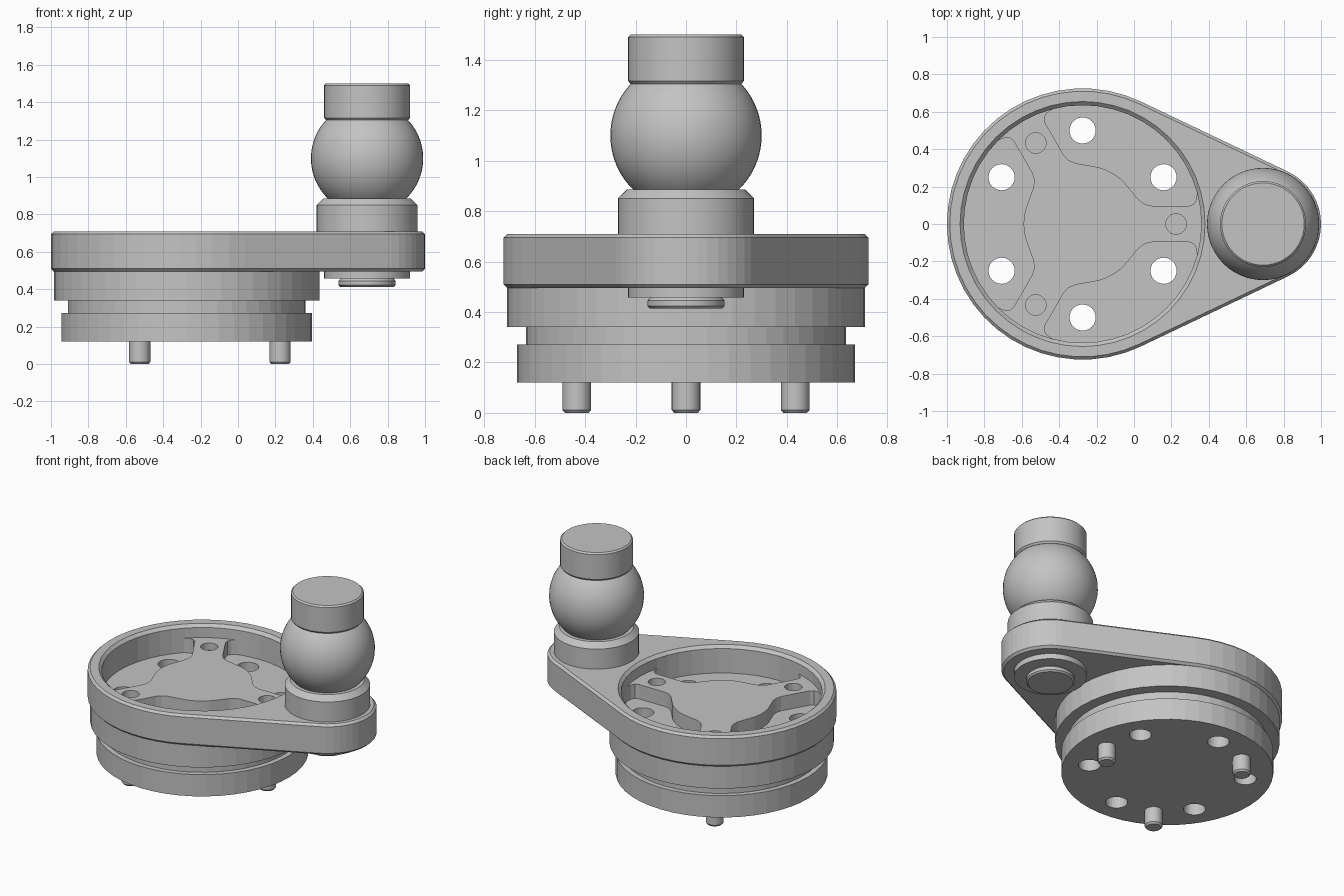
import bpy, bmesh, math

cube = bpy.data.objects.get("Cube")
if cube:
    bpy.data.objects.remove(cube, do_unlink=True)

DISC_X, BALL_X = -0.275, 0.69      # axes of the disc and of the ball post
DISC_R, END_R = 0.725, 0.31        # radii of the two ends of the arm
SEG = 48

metal = bpy.data.materials.new("plain grey")
metal.use_nodes = True
GREY = (0.55, 0.55, 0.55, 1)
metal.diffuse_color = GREY
metal.node_tree.nodes["Principled BSDF"].inputs["Base Color"].default_value = GREY


def finish(name, bm, smooth=None):
    bmesh.ops.recalc_face_normals(bm, faces=bm.faces)
    mesh = bpy.data.meshes.new(name)
    bm.to_mesh(mesh)
    bm.free()
    mesh.materials.append(metal)
    obj = bpy.data.objects.new(name, mesh)
    bpy.context.collection.objects.link(obj)
    if smooth:
        bpy.ops.object.select_all(action='DESELECT')
        obj.select_set(True)
        bpy.context.view_layer.objects.active = obj
        bpy.ops.object.shade_smooth_by_angle(angle=math.radians(smooth))
    return obj


def loft(name, rings, smooth=None):
    """Solid skinned through rings of (x, y, z) points, capped at both ends."""
    bm = bmesh.new()
    rows = [[bm.verts.new(p) for p in ring] for ring in rings]
    n = len(rows[0])
    for a, b in zip(rows, rows[1:]):
        for i in range(n):
            j = (i + 1) % n
            bm.faces.new((a[i], a[j], b[j], b[i]))
    bm.faces.new(rows[0][::-1])
    bm.faces.new(rows[-1])
    return finish(name, bm, smooth)


def turned(name, profile, x=0, y=0, seg=SEG, smooth=None):
    """Round part from (radius, height) pairs listed from the bottom up."""
    return loft(name, [[(x + r * math.cos(math.tau * i / seg),
                         y + r * math.sin(math.tau * i / seg), z)
                        for i in range(seg)] for r, z in profile], smooth)


def cut(target, cutter):
    cutter.hide_render = True
    mod = target.modifiers.new("cut", 'BOOLEAN')
    mod.operation, mod.solver, mod.object = 'DIFFERENCE', 'EXACT', cutter
    bpy.context.view_layer.objects.active = target
    bpy.ops.object.modifier_apply(modifier=mod.name)
    bpy.data.objects.remove(cutter, do_unlink=True)


def around(degrees, r=0.5):
    a = math.radians(degrees)
    return DISC_X + r * math.cos(a), r * math.sin(a)


# Arm: two round ends joined by tangent sides, with chamfered edges
tangent = math.acos((DISC_R - END_R) / (BALL_X - DISC_X))


def arm_outline(inset, z):
    ring = []
    for cx, r, start, end, n in ((BALL_X, END_R, -tangent, tangent, 16),
                                 (DISC_X, DISC_R, tangent, math.tau - tangent, 32)):
        for i in range(n + 1):
            a = start + (end - start) * i / n
            ring.append((cx + (r - inset) * math.cos(a), (r - inset) * math.sin(a), z))
    return ring


arm = loft("arm_plate", [arm_outline(0.015, 0.495), arm_outline(0, 0.51),
                         arm_outline(0, 0.695), arm_outline(0.015, 0.71)])
cut(arm, turned("bore_cutter", [(0.635, 0.4), (0.635, 0.69), (0.66, 0.715), (0.66, 0.8)], DISC_X))

# Grooved base disc with six through holes
base = turned("base_disc", [(0.67, 0.12), (0.67, 0.272), (0.635, 0.272), (0.635, 0.34),
                            (0.71, 0.34), (0.71, 0.496), (0.64, 0.496), (0.64, 0.52)], DISC_X)
for k in range(6):
    x, y = around(30 + 60 * k)
    cut(base, turned("hole_cutter", [(0.07, 0), (0.07, 0.8)], x, y, 24))

# Three-armed raised web inside the bore
half = [(0.315 * math.cos(math.radians(a)), 0.315 * math.sin(math.radians(a)))
        for a in (60, 55, 50, 46)]
half += [(0.25, 0.19), (0.30, 0.13), (0.335, 0.105), (0.37, 0.097), (0.57, 0.097),
         (0.595, 0.107), (0.608, 0.13), (0.612, 0.17)]
half += [(0.638 * math.cos(math.radians(a)), 0.638 * math.sin(math.radians(a)))
         for a in (15, 7.5)]
one_arm = [(u, -v) for u, v in half] + [(0.638, 0)] + [(u, v) for u, v in half[:0:-1]]
web_points = []
for k in range(3):
    c, s = math.cos(math.tau * k / 3), math.sin(math.tau * k / 3)
    web_points += [(DISC_X + u * c - v * s, u * s + v * c) for u, v in one_arm]
web = loft("centre_web", [[(x, y, z) for x, y in web_points] for z in (0.50, 0.62)])

# Locating pins below, with matching recesses in the web
for k, side in enumerate(("front", "back_left", "back_right")):
    x, y = around(120 * k)
    cut(web, turned("recess_cutter", [(0.055, 0.57), (0.055, 0.8)], x, y, 24))
    turned("pin_" + str(k + 1), [(0.047, 0), (0.057, 0.012), (0.057, 0.14)], x, y, 24, 30)

# Ball post: collar, ball and cap
turned("post_collar", [(0.27, 0.70), (0.27, 0.85), (0.235, 0.885), (0.2, 0.885)],
       BALL_X, smooth=30)
ball = []
for i in range(25):
    a = math.radians(-46 + 92 * i / 24)
    ball.append((0.3 * math.cos(a), 1.1 + 0.3 * math.sin(a)))
turned("ball", ball, BALL_X, smooth=30)
turned("post_cap", [(0.22, 1.305), (0.23, 1.317), (0.23, 1.49), (0.22, 1.5)], BALL_X, smooth=30)

# Stepped retaining washer under the arm
turned("washer", [(0.23, 0.458), (0.23, 0.50)], BALL_X, smooth=30)
turned("post_foot", [(0.143, 0.413), (0.153, 0.423), (0.153, 0.445), (0.14, 0.46)],
       BALL_X, smooth=30)
